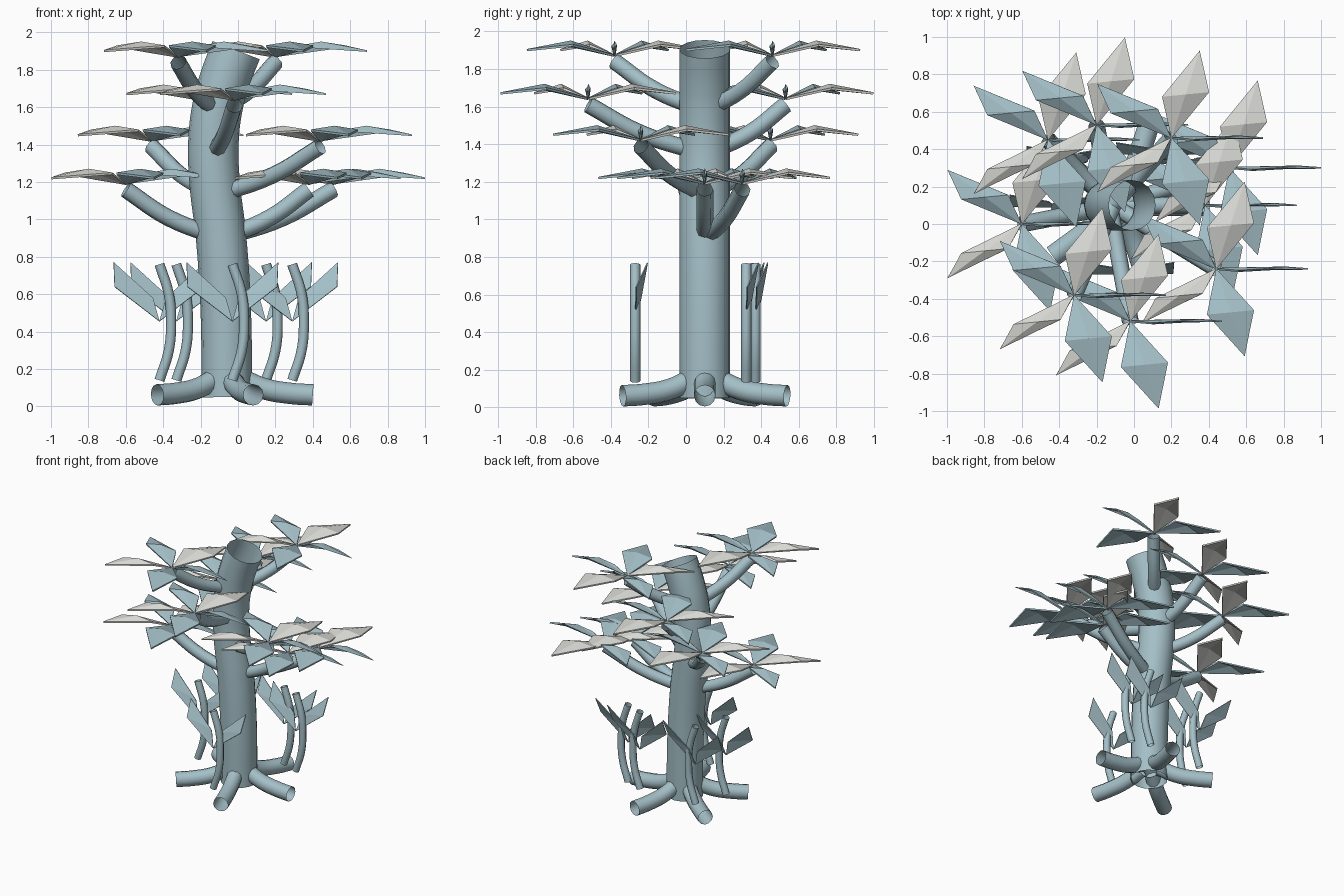
import bpy, bmesh, math
from mathutils import Vector

if "Cube" in bpy.data.objects:
    bpy.data.objects.remove(bpy.data.objects["Cube"])


def material(name, rgb):
    m = bpy.data.materials.new(name)
    m.diffuse_color = (*rgb, 1)
    m.use_nodes = True
    m.node_tree.nodes["Principled BSDF"].inputs["Base Color"].default_value = m.diffuse_color
    return m


BLUE = material("pale blue", (0.37, 0.52, 0.57))
WHITE = material("off white", (0.68, 0.68, 0.65))


def tube(name, points, radius, sides=24):
    """Open-ended smooth tube along a path."""
    cu = bpy.data.curves.new(name + "_path", 'CURVE')
    cu.dimensions = '3D'
    cu.bevel_depth = radius
    cu.bevel_resolution = sides // 4 - 2
    cu.resolution_u = 6
    cu.use_fill_caps = False
    sp = cu.splines.new('BEZIER')
    sp.bezier_points.add(len(points) - 1)
    for bp, p in zip(sp.bezier_points, points):
        bp.co = p
        bp.handle_left_type = bp.handle_right_type = 'AUTO'
    tmp = bpy.data.objects.new(name + "_path", cu)
    bpy.context.collection.objects.link(tmp)
    dg = bpy.context.evaluated_depsgraph_get()
    me = bpy.data.meshes.new_from_object(tmp.evaluated_get(dg))
    bpy.data.objects.remove(tmp)
    me.materials.clear()
    me.materials.append(BLUE)
    me.shade_smooth()
    ob = bpy.data.objects.new(name, me)
    bpy.context.collection.objects.link(ob)
    return ob


def leaves_object(name, leaves, thickness):
    """leaves: list of (base, side_a, ridge, side_b, tip, material index)."""
    bm = bmesh.new()
    for base, a, mid, b, tip, mi in leaves:
        v0, va, vm, vb, vt = (bm.verts.new(p) for p in (base, a, mid, b, tip))
        for f in ((v0, vm, va), (v0, vb, vm), (va, vm, vt), (vm, vb, vt)):
            bm.faces.new(f).material_index = mi
    me = bpy.data.meshes.new(name)
    bm.to_mesh(me)
    bm.free()
    me.materials.append(BLUE)
    me.materials.append(WHITE)
    ob = bpy.data.objects.new(name, me)
    bpy.context.collection.objects.link(ob)
    mod = ob.modifiers.new("thickness", 'SOLIDIFY')
    mod.thickness = thickness
    mod.offset = 0
    return ob


# Trunk, bowed sideways
AXIS_Y = 0.1
trunk = [(-0.06, 0.05), (-0.065, 0.5), (-0.09, 0.9), (-0.125, 1.2),
         (-0.132, 1.4), (-0.11, 1.6), (-0.07, 1.75), (-0.01, 1.905)]
tube("trunk", [(x, AXIS_Y, z) for x, z in trunk], 0.135, 32)


def trunk_x(z):
    for (x0, z0), (x1, z1) in zip(trunk, trunk[1:]):
        if z <= z1:
            return x0 + (x1 - x0) * (z - z0) / (z1 - z0)
    return trunk[-1][0]


# Five roots spreading around the foot
for i in range(5):
    ang = math.radians(72 * i)
    d = Vector((math.cos(ang), math.sin(ang), 0))
    foot = Vector((-0.06, AXIS_Y, 0))
    tube("root", [foot + d * r + Vector((0, 0, z)) for r, z in
                  ((0.07, 0.15), (0.2, 0.095), (0.34, 0.07), (0.46, 0.062))], 0.057)

# Canopy: branches, each ending in a whorl of five leaves
canopy = [(-0.32, -0.38, 1.87), (0.2, 0.46, 1.87),
          (-0.2, 0.53, 1.64), (-0.02, -0.52, 1.64),
          (-0.46, 0.45, 1.42), (0.44, -0.24, 1.42),
          (-0.6, 0.0, 1.19), (0.51, 0.3, 1.19), (0.38, 0.1, 1.19)]
for x, y, z in canopy:
    top = Vector((x, y, z))
    z0 = z - 0.29
    start = Vector((trunk_x(z0), AXIS_Y, z0))
    end = top - Vector((0, 0, 0.03))
    bend = start.lerp(end, 0.55) - Vector((0, 0, 0.035))
    tube("branch", [start, bend, end], 0.045, 16)
    leaves = []
    for i in range(5):
        ang = math.radians(72 * i)
        d = Vector((math.cos(ang), math.sin(ang), 0)) * 0.49
        mid = top + d * 0.5 + Vector((0, 0, 0.075))
        side = Vector((0.125, 0.012, 0))
        drop = Vector((0, 0, 0.02))
        leaves.append((top, mid - side - drop, mid, mid + side - drop,
                       top + d + Vector((0, 0, 0.03)), 1 if i in (1, 3) else 0))
    leaves_object("canopy_leaves", leaves, 0.012)

# Undergrowth: bowed stalks with a pair of upright leaves
for x, y in [(-0.42, 0.09), (-0.33, 0.35), (-0.03, -0.27), (0.15, 0.37), (0.29, 0.32)]:
    tube("stalk", [(x, y, 0.14), (x + 0.05, y, 0.3), (x + 0.062, y, 0.45),
                   (x + 0.05, y, 0.6), (x, y, 0.76)], 0.027, 16)
    pair = []
    for s in (-1, 1):
        base = Vector((x, y, 0.455))
        inner = Vector((x + s * 0.035, y + 0.03, 0.58))
        outer = Vector((x + s * 0.24, y + 0.005, 0.64))
        tip = Vector((x + s * 0.245, y + 0.065, 0.77))
        ridge = (base + tip) / 2 + Vector((0, -0.01, 0))
        pair.append((base, inner, ridge, outer, tip, 0))
    leaves_object("stalk_leaves", pair, 0.006)
